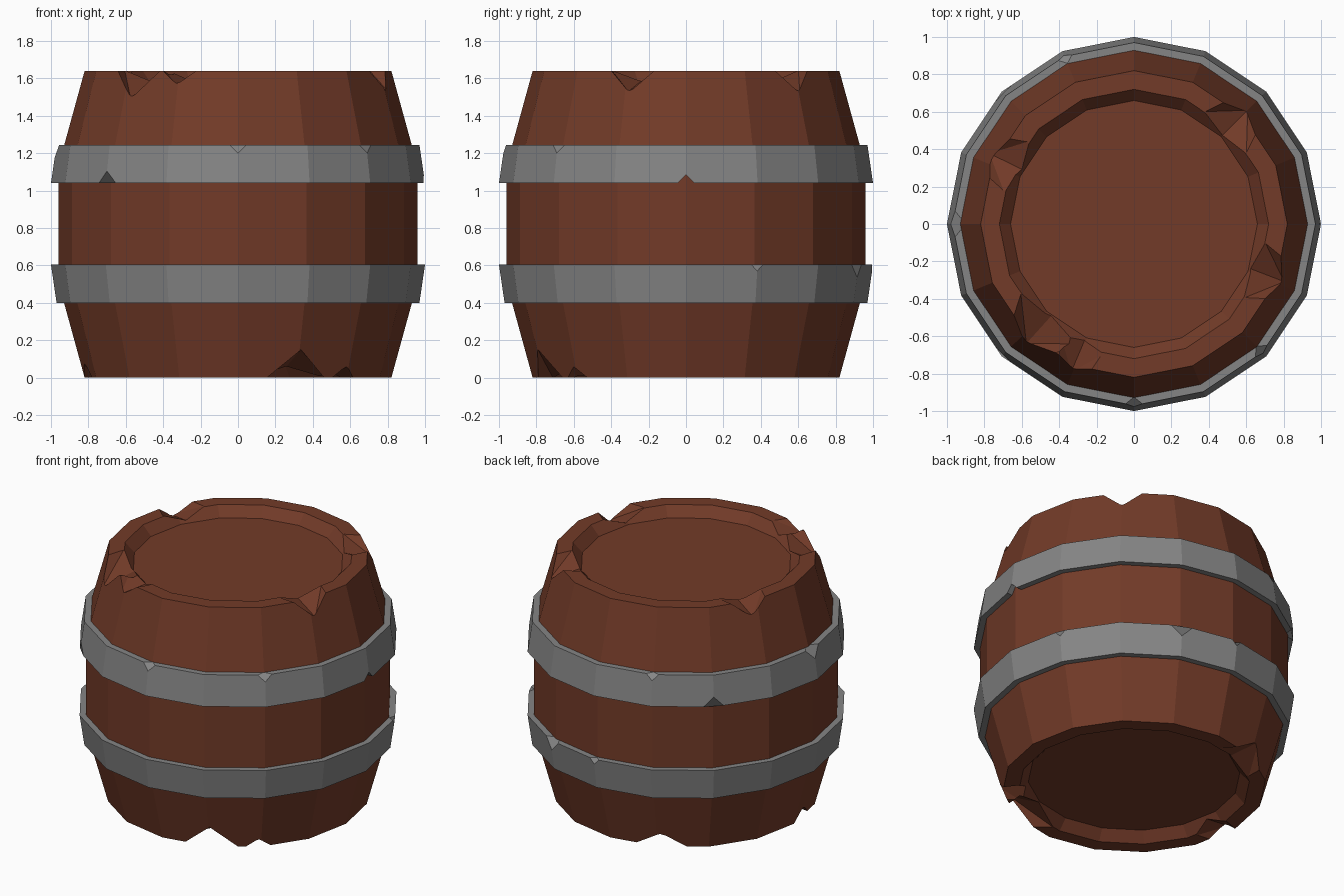
import bpy, bmesh
from math import sin, cos, radians, tau
from mathutils import Matrix, Vector

SIDES = 16

cube = bpy.data.objects.get("Cube")
if cube:
    bpy.data.objects.remove(cube, do_unlink=True)


def make_material(name, rgb):
    mat = bpy.data.materials.new(name)
    mat.use_nodes = True
    mat.diffuse_color = (*rgb, 1)
    mat.node_tree.nodes["Principled BSDF"].inputs["Base Color"].default_value = (*rgb, 1)
    return mat


def make_object(name, bm, mat=None):
    bmesh.ops.recalc_face_normals(bm, faces=bm.faces)
    mesh = bpy.data.meshes.new(name)
    bm.to_mesh(mesh)
    bm.free()
    obj = bpy.data.objects.new(name, mesh)
    bpy.context.collection.objects.link(obj)
    if mat:
        mesh.materials.append(mat)
    return obj


def lathe(profile, closed):
    """Turn (radius, z) points into a faceted solid; open profiles get end caps."""
    bm = bmesh.new()
    rings = [[bm.verts.new((r * cos(tau * i / SIDES), r * sin(tau * i / SIDES), z))
              for i in range(SIDES)] for r, z in profile]
    pairs = list(zip(rings, rings[1:]))
    if closed:
        pairs.append((rings[-1], rings[0]))
    else:
        bm.faces.new(rings[0])
        bm.faces.new(rings[-1])
    for a, b in pairs:
        for i in range(SIDES):
            j = (i + 1) % SIDES
            bm.faces.new((a[i], a[j], b[j], b[i]))
    return bm


def cut_notch(target, angle, width, base, direction, inner, outer):
    """Carve a V notch; inner and outer are (radius, depth) along its valley."""
    bm = bmesh.new()
    spill = 0.05
    for r, depth in (inner, outer):
        half = width * (depth + spill) / depth
        bm.verts.new((r, 0, base + direction * depth))
        for side in (-half, half):
            bm.verts.new((r, side, base - direction * spill))
    bmesh.ops.convex_hull(bm, input=bm.verts)
    bmesh.ops.rotate(bm, verts=bm.verts, matrix=Matrix.Rotation(radians(angle), 3, "Z"))
    cutter = make_object("notch_cutter", bm)
    cutter.hide_render = True
    mod = target.modifiers.new("notch", "BOOLEAN")
    mod.operation = "DIFFERENCE"
    mod.solver = "EXACT"
    mod.object = cutter
    bpy.context.view_layer.objects.active = target
    bpy.ops.object.modifier_apply(modifier=mod.name)
    bpy.data.objects.remove(cutter, do_unlink=True)


def chip_corner(bm, angle, r, z, size):
    """Knock off one corner of a hoop."""
    spot = Vector((r * cos(radians(angle)), r * sin(radians(angle)), z))
    vert = min(bm.verts, key=lambda v: (v.co - spot).length)
    bmesh.ops.bevel(bm, geom=[vert], offset=size, segments=1,
                    affect="VERTICES", clamp_overlap=True)


wood = make_material("brown wood", (0.168, 0.043, 0.021))
iron = make_material("grey iron", (0.235, 0.235, 0.235))

# Barrel body with a shallow recess in each end
HEIGHT = 1.64
lower = [(0.66, 0.065), (0.72, 0), (0.82, 0), (0.93, 0.4), (0.96, 0.51)]
upper = [(r, HEIGHT - z) for r, z in reversed(lower)]
body = make_object("barrel_body", lathe(lower + upper, False), wood)

# Splintered notches in the rims: angle, half width, depth
top_notches = [(228, 0.12, 0.14), (247, 0.085, 0.07), (-21, 0.1, 0.11),
               (45, 0.1, 0.11), (154, 0.1, 0.09)]
bottom_notches = [(-67, 0.13, 0.15), (-46, 0.07, 0.06), (114, 0.13, 0.1), (187, 0.09, 0.08)]
for notches, base, direction in ((top_notches, HEIGHT, -1), (bottom_notches, 0, 1)):
    for angle, width, depth in notches:
        cut_notch(body, angle, width, base, direction, (0.62, 0.04), (0.86, depth))

# Iron hoops, wider towards the middle of the barrel
lower_bm = lathe([(0.9, 0.4), (0.97, 0.4), (1.0, 0.605), (0.93, 0.605)], True)
for angle, size in ((67.5, 0.1), (90, 0.035), (22.5, 0.035)):
    chip_corner(lower_bm, angle, 1.0, 0.605, size)
make_object("lower_hoop", lower_bm, iron)

upper_bm = lathe([(0.93, 1.04), (1.0, 1.04), (0.97, 1.245), (0.9, 1.245)], True)
for angle, size in ((-90, 0.045), (-45, 0.045), (112.5, 0.04), (180, 0.07)):
    chip_corner(upper_bm, angle, 0.97, 1.245, size)
for angle in (135, 225):
    chip_corner(upper_bm, angle, 1.0, 1.04, 0.065)
upper_hoop = make_object("upper_hoop", upper_bm, iron)
cut_notch(upper_hoop, 0, 0.045, 1.04, 1, (0.88, 0.045), (1.05, 0.045))
